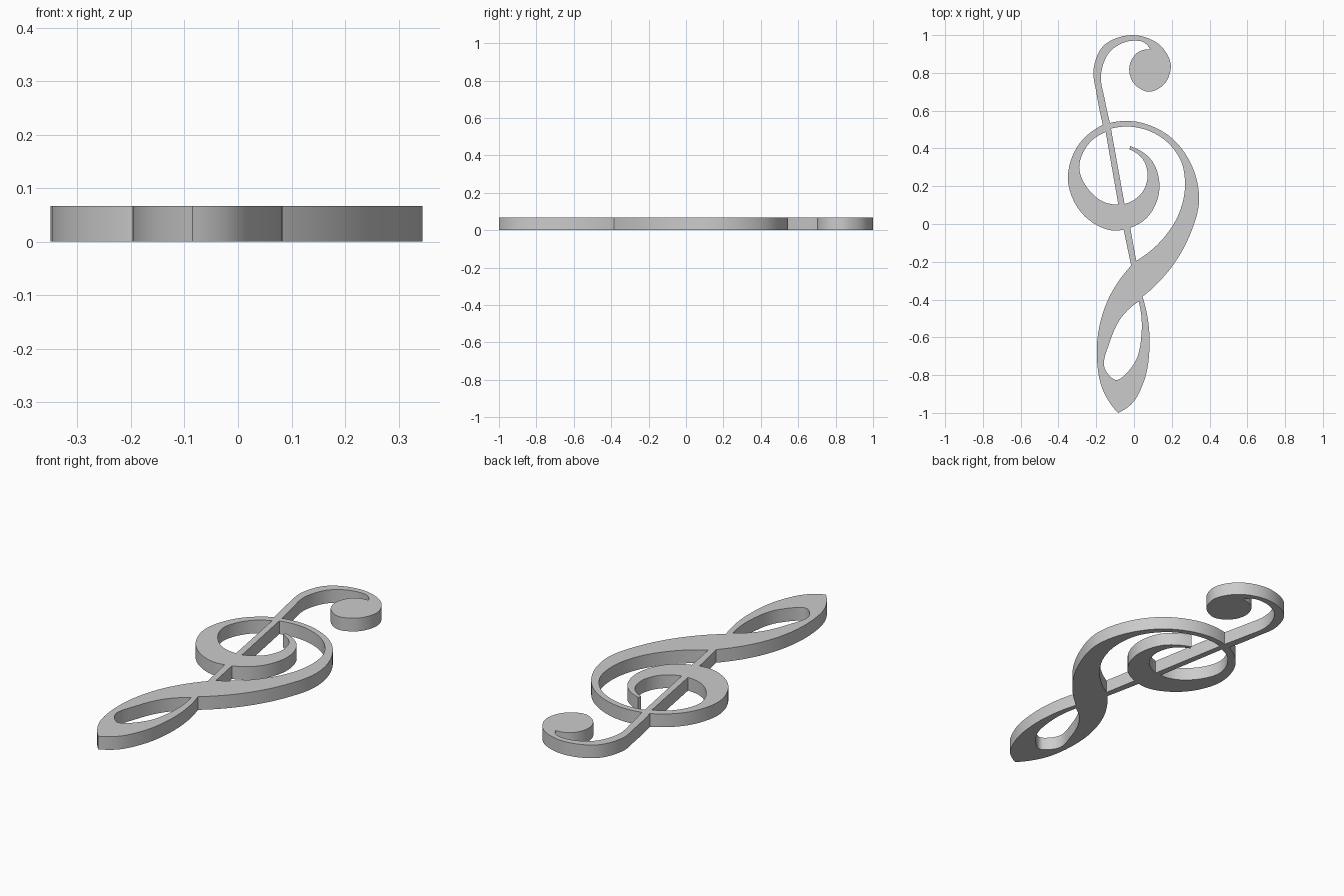
import bpy
import bmesh
import math
from mathutils import Vector
from mathutils.geometry import interpolate_bezier

THICKNESS = 0.067
STEPS = 8

cube = bpy.data.objects.get("Cube")
if cube:
    bpy.data.objects.remove(cube, do_unlink=True)


def smooth_run(points):
    """Sample a smooth curve through the points; two points make a straight edge."""
    if len(points) == 2:
        return points[:-1]
    gaps = [(b - a).length for a, b in zip(points, points[1:])]
    slopes = [(b - a) / g for a, b, g in zip(points, points[1:], gaps)]
    inner = [(s * h + t * g) / (g + h)
             for s, t, g, h in zip(slopes, slopes[1:], gaps, gaps[1:])]
    tangents = [2 * slopes[0] - inner[0], *inner, 2 * slopes[-1] - inner[-1]]
    sampled = []
    for i, gap in enumerate(gaps):
        a, b = points[i], points[i + 1]
        reach = gap / 3
        sampled += interpolate_bezier(a, a + tangents[i] * reach,
                                      b - tangents[i + 1] * reach, b, STEPS)[:-1]
    return sampled


def add_contour(curve, runs):
    """Join runs that meet at sharp corners into one closed outline."""
    outline = []
    for run, following in zip(runs, runs[1:] + runs[:1]):
        corners = [Vector((x, y, 0)) for x, y in run + following[:1]]
        outline += smooth_run(corners)
    spline = curve.splines.new('POLY')
    spline.points.add(len(outline) - 1)
    for point, co in zip(spline.points, outline):
        point.co = (co.x, co.y, 0, 1)
    spline.use_cyclic_u = True


# Outer silhouette, clockwise from the bottom tip
tail_left = [(-.085, -1), (-.16, -.89), (-.197, -.69), (-.15, -.43)]
stem_lower_left = [(-.015, -.22)]
bowl_left = [(-.055, -.03), (-.1, -.035), (-.26, .04), (-.35, .23),
             (-.3, .41)]
hook_outside = [(-.165, .525), (-.2, .7), (-.215, .81), (-.165, .94),
                (-.01, 1), (.145, .94), (.195, .84), (.16, .74),
                (.077, .7), (-.005, .75), (-.025, .83), (.015, .905)]
hook_inside = [(.085, .925), (.055, .96), (-.01, .97), (-.125, .915),
               (-.175, .79), (-.155, .66)]
bowl_right = [(-.127, .535), (-.015, .545), (.2, .455), (.31, .3),
              (.345, .13), (.295, -.06), (.19, -.24)]
tail_right = [(.045, -.385), (.077, -.53), (.082, -.66), (.05, -.84),
              (-.015, -.955)]
silhouette = [tail_left, stem_lower_left, bowl_left, hook_outside,
              hook_inside, bowl_right, tail_right]

# Opening in the lower loop
loop_hole = [[(.025, -.41), (.04, -.58), (0, -.74), (-.1, -.825),
              (-.155, -.765), (-.13, -.63), (-.055, -.48)]]

# Opening right of the stem, wrapping round the inner spiral
ring_inside = [(-.122, .505), (-.015, .515), (.15, .455), (.25, .33),
               (.27, .2), (.24, .06), (.16, -.07)]
stem_lower_right = [(.012, -.195)]
spiral_outside = [(-.02, -.02), (.065, .03), (.135, .19), (.095, .335)]
spiral_tip = [(-.02, .412)]
spiral_inside = [(-.025, .395), (.045, .345), (.072, .25), (.045, .17)]
stem_right = [(-.05, .105)]
right_hole = [ring_inside, stem_lower_right, spiral_outside, spiral_tip,
              spiral_inside, stem_right]

# Opening left of the stem
left_hole = [[(-.15, .487), (-.235, .43), (-.29, .3), (-.235, .175),
              (-.155, .115)], [(-.083, .103)]]

# Filled and extruded profile
curve = bpy.data.curves.new("clef_profile", 'CURVE')
curve.dimensions = '2D'
curve.fill_mode = 'BOTH'
curve.extrude = THICKNESS / 2
for contour in (silhouette, loop_hole, right_hole, left_hole):
    add_contour(curve, contour)
clef = bpy.data.objects.new("treble_clef", curve)
clef.location.z = THICKNESS / 2
bpy.context.collection.objects.link(clef)

# Convert to a clean closed mesh
bpy.ops.object.select_all(action='DESELECT')
clef.select_set(True)
bpy.context.view_layer.objects.active = clef
bpy.ops.object.convert(target='MESH')
clef = bpy.context.view_layer.objects.active
bm = bmesh.new()
bm.from_mesh(clef.data)
bmesh.ops.remove_doubles(bm, verts=bm.verts, dist=0.0002)
bmesh.ops.recalc_face_normals(bm, faces=bm.faces)
bm.to_mesh(clef.data)
bm.free()

# Plain grey finish
grey = bpy.data.materials.new("light_grey")
grey.use_nodes = True
colour = (0.6, 0.6, 0.6, 1)
grey.diffuse_color = colour
grey.node_tree.nodes["Principled BSDF"].inputs["Base Color"].default_value = colour
clef.data.materials.clear()
clef.data.materials.append(grey)
bpy.ops.object.shade_smooth_by_angle(angle=math.radians(30))
